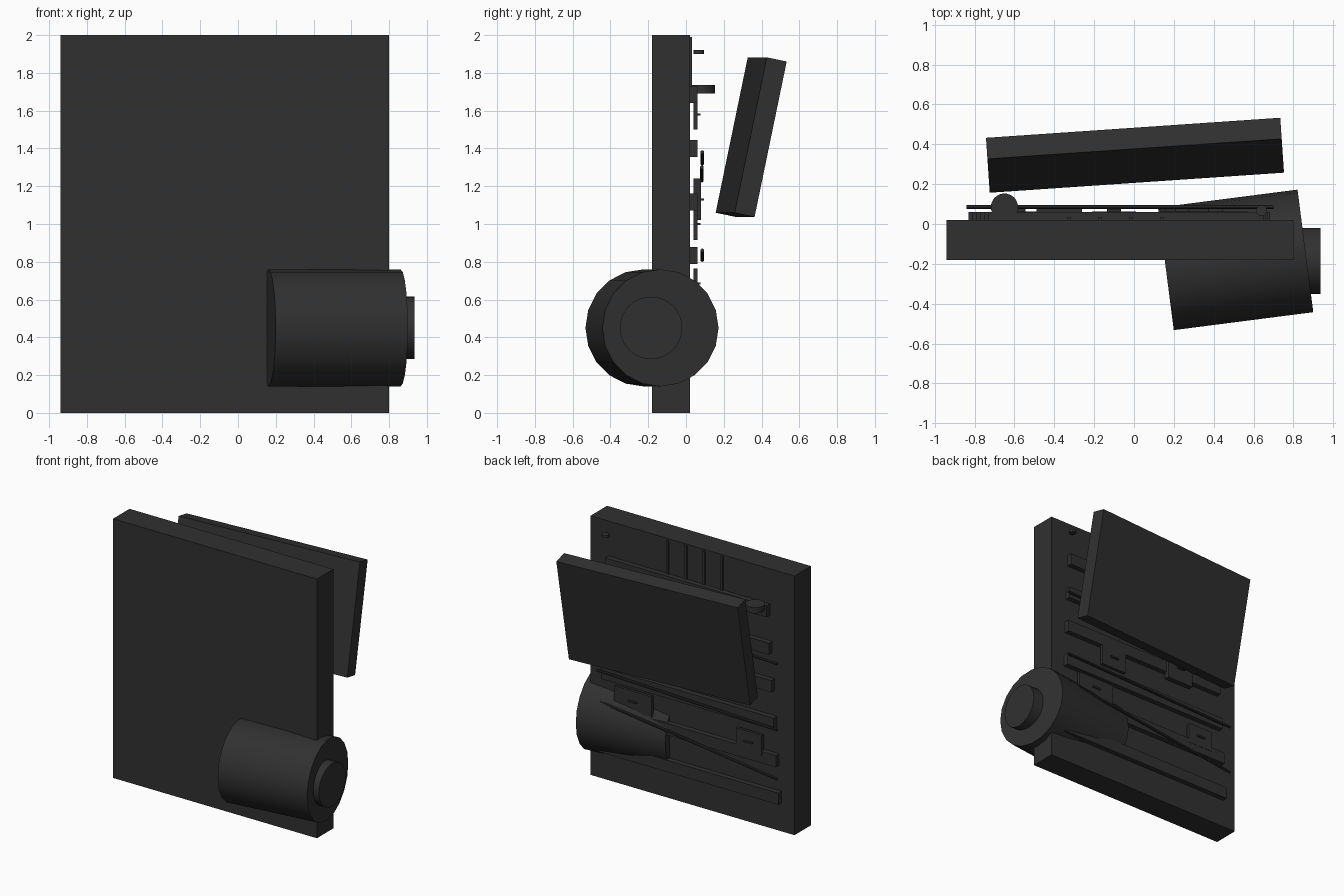
import bpy
import math
from mathutils import Vector

if "Cube" in bpy.data.objects:
    bpy.data.objects.remove(bpy.data.objects["Cube"])

# One dark colour for every part
charcoal = bpy.data.materials.new("charcoal")
charcoal.use_nodes = True
colour = (0.03, 0.03, 0.03, 1)
charcoal.diffuse_color = colour
charcoal.node_tree.nodes["Principled BSDF"].inputs["Base Color"].default_value = colour


def finish(name):
    obj = bpy.context.object
    obj.name = name
    obj.data.materials.append(charcoal)
    return obj


def box(name, xs, ys, zs):
    """Axis-aligned block given by its low and high limits."""
    spans = (xs, ys, zs)
    bpy.ops.mesh.primitive_cube_add(size=1, location=[(a + b) / 2 for a, b in spans])
    obj = finish(name)
    obj.scale = [b - a for a, b in spans]
    return obj


def rod(name, start, end, radius, sides):
    """Cylinder running between two points."""
    a, b = Vector(start), Vector(end)
    bpy.ops.mesh.primitive_cylinder_add(
        vertices=sides, radius=radius, depth=(b - a).length, location=(a + b) / 2,
        rotation=(b - a).to_track_quat('Z', 'Y').to_euler())
    obj = finish(name)
    bpy.ops.object.shade_smooth_by_angle(angle=math.radians(35))
    return obj


# Upright main panel
box("main_panel", (-0.94, 0.80), (-0.18, 0.02), (0, 2))

# Leaning slab behind the panel
slab = box("leaning_slab", (-0.735, 0.745), (0.291, 0.399), (1.04, 1.88))
slab.rotation_euler = (math.radians(-11.7), 0, math.radians(3.9))

# Large drum through the lower corner, with its end cap
rod("drum", (0.16, -0.225, 0.45), (0.86, -0.135, 0.45), 0.31, 20)
rod("drum_cap", (0.80, -0.185, 0.45), (0.935, -0.185, 0.45), 0.165, 40)

# Six horizontal rails, widening downwards
for k in range(6):
    z = 1.685 - 0.284 * k
    box(f"rail_{k + 1}", (-0.73 - 0.02 * k, 0.65 + 0.011 * k), (0.02, 0.06), (z - 0.045, z + 0.045))

# Vertical strips near the top edge
for k in range(4):
    x = 0.14 - 0.155 * k
    box(f"upright_strip_{k + 1}", (x - 0.01, x + 0.01), (0.015, 0.032), (1.65, 1.99))

# Thin sloping rods in front of the rails
for k, (left_z, right_z) in enumerate([(1.38, 1.32), (0.86, 0.81), (0.63, 0.43)]):
    rod(f"thin_rod_{k + 1}", (0.70, 0.086, left_z), (-0.84, 0.086, right_z), 0.01, 10)
rod("short_rod", (0.45, 0.084, 1.30), (-0.45, 0.084, 1.23), 0.01, 10)

# Hanging tags, each with a small raised tab
tags = [(-0.10, 0.11, 1.58, 0.08), (0.24, 0.11, 1.0, 0.085), (-0.375, 0.115, 1.13, 0.11),
        (-0.58, 0.11, 0.64, 0.08), (0.41, 0.16, 0.685, 0.08)]
for k, (x, half, z, tall) in enumerate(tags):
    front = 0.08 if tall > 0.1 else 0.062
    box(f"tag_{k + 1}", (x - half, x + half), (0.04, front), (z - tall, z + tall))
    box(f"tag_tab_{k + 1}", (x - 0.035, x + 0.035), (front - 0.005, front + 0.014), (z - 0.006, z + 0.006))

# Round shelf disc and small knob
rod("shelf_disc", (-0.65, 0.085, 1.69), (-0.65, 0.085, 1.735), 0.068, 32)
rod("small_knob", (0.64, 0.068, 1.90), (0.64, 0.068, 1.92), 0.027, 16)
